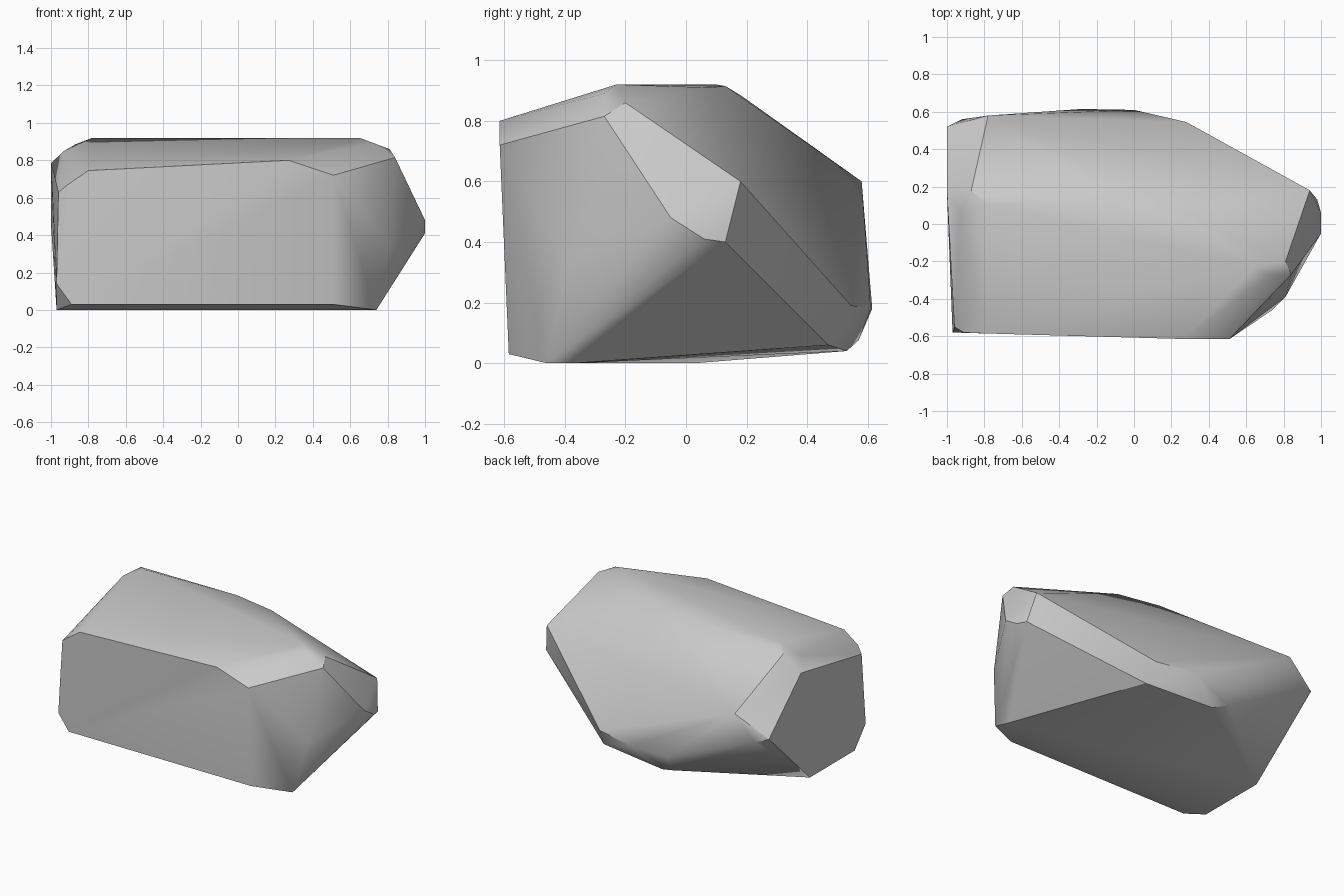
import bpy
import bmesh
import math

# Remove the default object only
default_object = bpy.data.objects.get("Cube")
if default_object:
    bpy.data.objects.remove(default_object, do_unlink=True)


def make_material(name, colour):
    material = bpy.data.materials.new(name)
    material.use_nodes = True
    material.diffuse_color = colour
    shader = next(node for node in material.node_tree.nodes
                  if node.type == "BSDF_PRINCIPLED")
    shader.inputs["Base Color"].default_value = colour
    return material


def make_rock(name, corner_groups, material, smooth_degrees):
    """Wrap a convex skin around the corner groups and shade it by angle."""
    bm = bmesh.new()
    for group in corner_groups:
        for corner in group:
            bm.verts.new(corner)
    hull = bmesh.ops.convex_hull(bm, input=list(bm.verts), use_existing_faces=False)
    unused = {item for key in ("geom_interior", "geom_unused")
              for item in hull[key] if isinstance(item, bmesh.types.BMVert)}
    bmesh.ops.delete(bm, geom=list(unused), context="VERTS")
    bmesh.ops.recalc_face_normals(bm, faces=list(bm.faces))

    mesh = bpy.data.meshes.new(name)
    bm.to_mesh(mesh)
    bm.free()
    mesh.materials.append(material)
    rock = bpy.data.objects.new(name, mesh)
    bpy.context.collection.objects.link(rock)

    bpy.ops.object.select_all(action="DESELECT")
    rock.select_set(True)
    bpy.context.view_layer.objects.active = rock
    bpy.ops.object.shade_smooth_by_angle(angle=math.radians(smooth_degrees))
    return rock


# Broad front face, chipped at its corners
front_face = [
    (-.96, -.55, .63), (-.91, -.58, .67), (-.8, -.585, .745), (.27, -.615, .8),
    (.51, -.615, .72), (.51, -.585, .03), (-.89, -.58, .03), (-.97, -.58, .14),
]

# Flat underside
underside = [
    (-.97, -.46, 0), (-.97, .03, 0), (.74, -.46, 0), (.7, -.37, 0),
]

# Gently worn ridge along the top
top_ridge = [
    (.65, -.23, .92), (-.78, .1, .92), (-.1, .13, .915), (.2, .08, .91),
    (-.87, .18, .885), (-.93, .07, .85),
]

# Pointed end on the left
pointed_end = [
    (.73, -.27, .89), (.81, -.2, .86), (.84, -.27, .815), (.81, -.39, .34),
    (1, -.05, .48), (1, .06, .41), (.98, .13, .4), (.94, .18, .6),
]

# Blunt end on the right
blunt_end = [
    (-1, .17, .785), (-1, .52, .46), (-.92, .56, .43),
]

# Rounded back with a worn lower edge
back_face = [
    (-.78, .58, .6), (-.28, .615, .18), (0, .61, .18), (.28, .545, .19),
    (.3, .47, .06), (-.19, .53, .04), (-.29, .57, .075),
]

stone_grey = make_material("stone grey", (.6, .6, .6, 1))
make_rock("rock",
          [front_face, underside, top_ridge, pointed_end, blunt_end, back_face],
          stone_grey, smooth_degrees=30)
